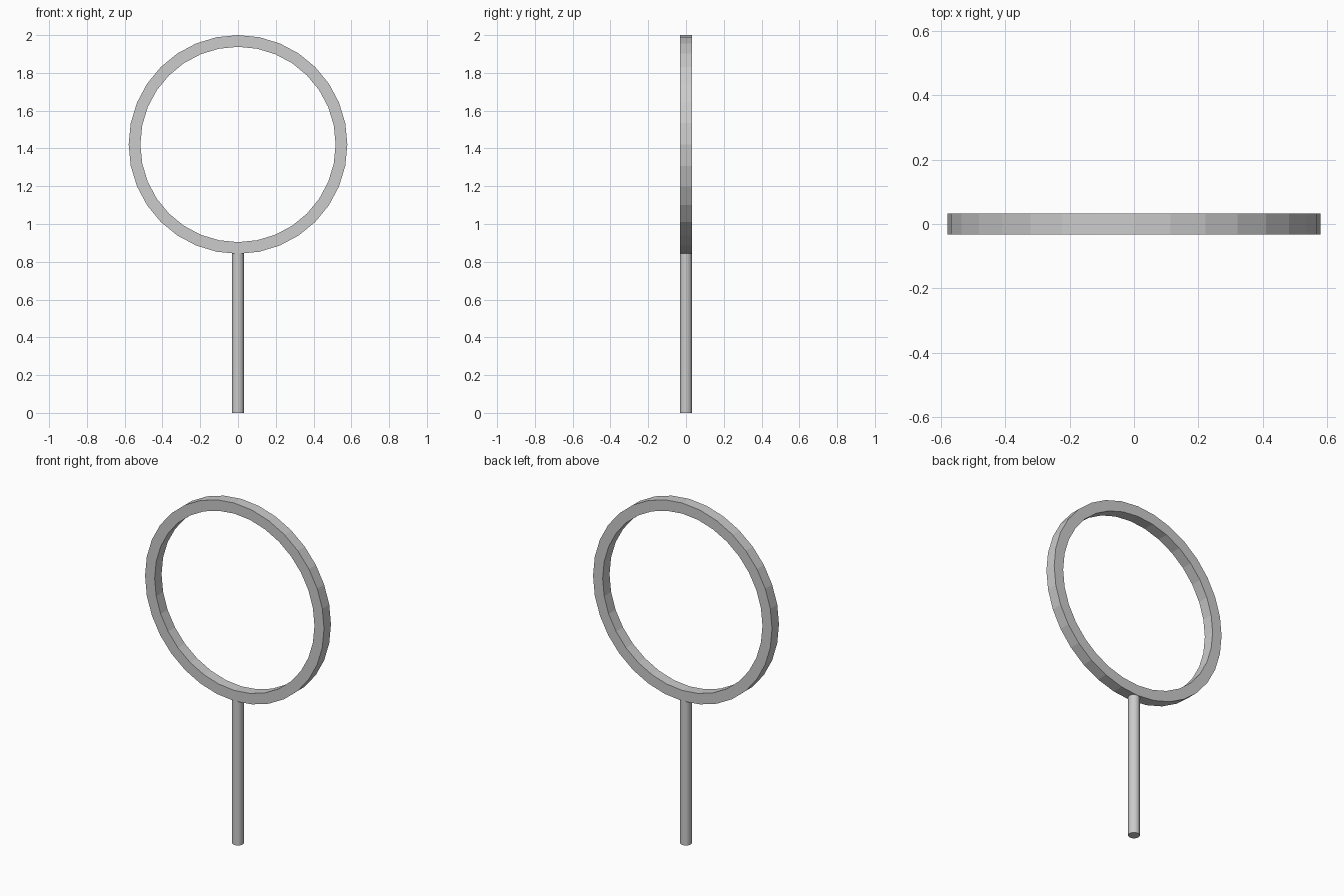
import bpy, bmesh
from math import tau
from mathutils import Vector

if "Cube" in bpy.data.objects:
    bpy.data.objects.remove(bpy.data.objects["Cube"])

SIDES = 32
CENTER_Z, R_OUT, R_IN, HALF = 1.421, 0.579, 0.517, 0.032
POLE_R, POLE_TOP = 0.031, 0.85


def add_object(name, bm):
    bmesh.ops.recalc_face_normals(bm, faces=bm.faces)
    mesh = bpy.data.meshes.new(name)
    bm.to_mesh(mesh)
    bm.free()
    obj = bpy.data.objects.new(name, mesh)
    bpy.context.collection.objects.link(obj)
    return obj


# Hoop: rectangular section revolved about the y axis
bm = bmesh.new()
section = [(R_IN, -HALF), (R_OUT, -HALF), (R_OUT, HALF), (R_IN, HALF)]
verts = [bm.verts.new((0, y, r)) for r, y in section]
edges = [bm.edges.new((verts[i], verts[(i + 1) % 4])) for i in range(4)]
bmesh.ops.spin(bm, geom=verts + edges, cent=(0, 0, 0), axis=(0, 1, 0),
               angle=tau, steps=SIDES, use_merge=False)
bmesh.ops.remove_doubles(bm, verts=bm.verts, dist=1e-4)
hoop = add_object("hoop", bm)
hoop.location.z = CENTER_Z

# Pole: plain cylinder standing on the ground, slightly sunk into the hoop
bm = bmesh.new()
bmesh.ops.create_cone(bm, cap_ends=True, segments=SIDES, radius1=POLE_R,
                      radius2=POLE_R, depth=POLE_TOP)
bmesh.ops.translate(bm, verts=bm.verts, vec=Vector((0, 0, POLE_TOP / 2)))
add_object("pole", bm)
